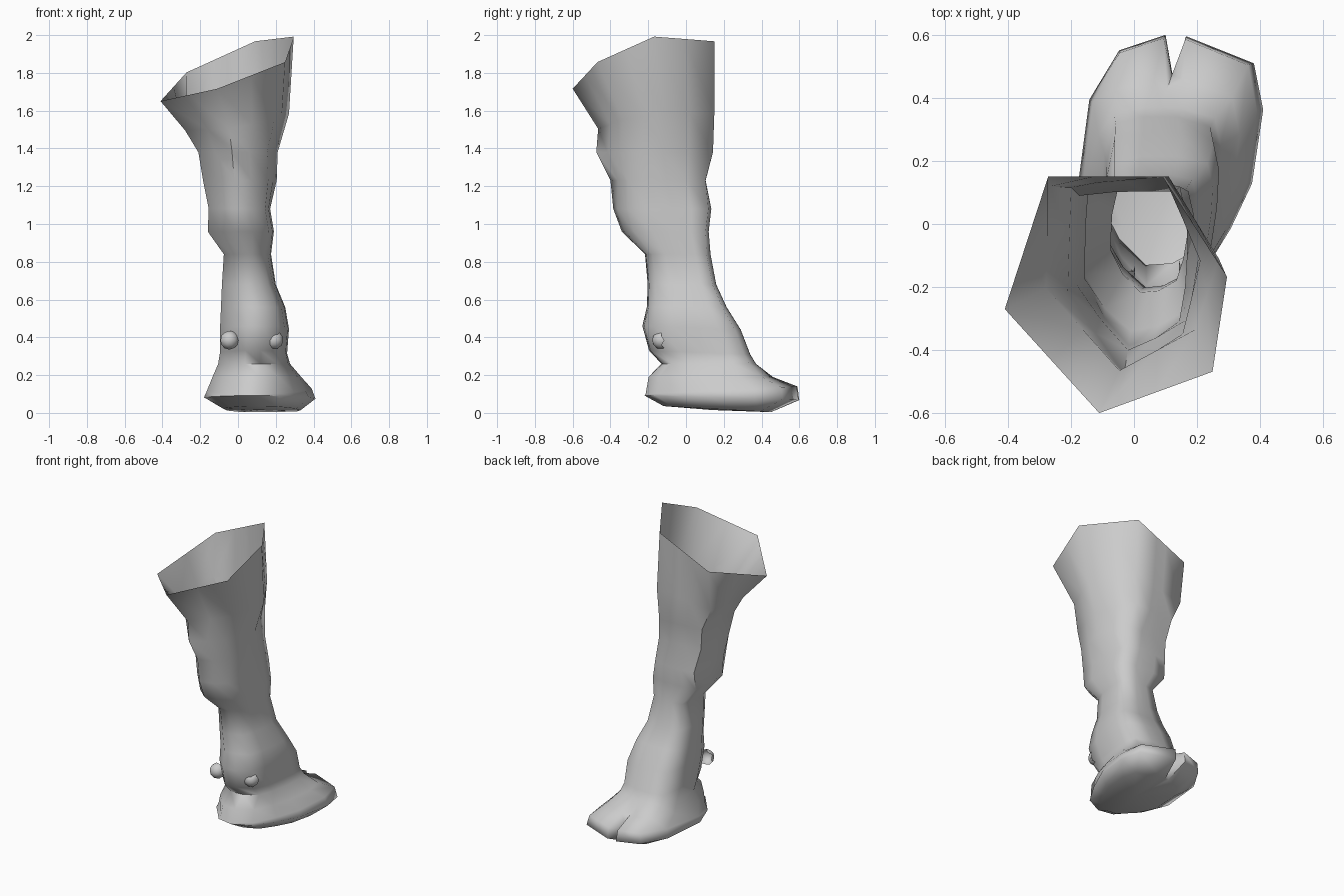
import bpy
import bmesh
import math
from mathutils import Vector

cube = bpy.data.objects.get("Cube")
if cube:
    bpy.data.objects.remove(cube, do_unlink=True)


def make_material(name, colour):
    mat = bpy.data.materials.new(name)
    mat.use_nodes = True
    mat.diffuse_color = colour
    mat.node_tree.nodes["Principled BSDF"].inputs["Base Color"].default_value = colour
    return mat


grey = make_material("plain grey", (0.6, 0.6, 0.6, 1))


def finish(bm, name, angle):
    bmesh.ops.recalc_face_normals(bm, faces=bm.faces[:])
    mesh = bpy.data.meshes.new(name)
    bm.to_mesh(mesh)
    bm.free()
    mesh.materials.append(grey)
    obj = bpy.data.objects.new(name, mesh)
    bpy.context.collection.objects.link(obj)
    bpy.ops.object.select_all(action="DESELECT")
    obj.select_set(True)
    bpy.context.view_layer.objects.active = obj
    bpy.ops.object.shade_smooth_by_angle(angle=math.radians(angle))


def hexagon(*corners):
    """Six corners with edge midpoints, and extra points on the toe-side edge."""
    corners = [Vector(c) for c in corners]
    shape = []
    for i, corner in enumerate(corners):
        following = corners[(i + 1) % len(corners)]
        steps = (0, .4, .5, .6) if i == 4 else (0, .5)
        shape += [corner.lerp(following, t) for t in steps]
    return shape


# Unit cross-sections: skewed hexagons for rim and calf, a rounded box for the
# shin and a two-toed outline for the hoof
rim_shape = hexagon((-1, -.12), (-.15, -1), (.87, -.65), (1, .15), (.42, 1), (-.61, 1))
calf_shape = hexagon((-1, -.15), (-.15, -1), (.72, -.58), (1, .15), (.42, 1), (-.95, .9))
shin_shape = [Vector(c) for c in
              [(-1, -.2), (-.62, -.68), (-.15, -1), (.35, -.93), (.85, -.72),
               (.96, -.3), (1, .2), (1, .6), (.9, .93), (.4, 1),
               (0, 1), (-.4, 1), (-.93, .95), (-1, .4)]]
hoof_shape = [Vector(c) for c in
              [(-1, -.2), (-.8, -.6), (-.4, -.95), (-.05, -1), (.35, -.85),
               (.65, -.5), (.88, -.15), (1, .42), (.9, .78), (.17, .99),
               (.03, 1), (-.05, 1), (-.55, .88), (-.87, .5)]]
CLEFT = 10


def ring(bm, shape, target, blend, extents, z, tilt_x=0, tilt_y=0, cleft=0):
    """Blended cross-section fitted to the extents, tilted, with a toe cleft."""
    x0, x1, y0, y1 = extents
    verts = []
    for i, (a, b) in enumerate(zip(shape, target)):
        p = a.lerp(b, blend)
        if i == CLEFT:
            p.y -= cleft
        verts.append(bm.verts.new(((x0 + x1) / 2 + p.x * (x1 - x0) / 2,
                                   (y0 + y1) / 2 + p.y * (y1 - y0) / 2,
                                   z + tilt_x * p.x + tilt_y * p.y)))
    return verts


# Calf down to the knuckle: shin likeness, extents, height, tilts
calf_rings = [
    (0, (-.28, .27, -.465, .15), 1.54, .04, .03),
    (.1, (-.21, .21, -.475, .145), 1.38),
    (.4, (-.185, .205, -.4, .11), 1.23),
    (.9, (-.155, .17, -.385, .135), 1.08),
    (1, (-.16, .19, -.34, .12), .96),
]
# Shin, ankle and hoof: hoof likeness, extents, height, tilts, cleft
foot_rings = [
    (.35, (-.075, .175, -.22, .13), .84),
    (.25, (-.085, .2, -.205, .16), .68),
    (.25, (-.09, .25, -.21, .215), .56),
    (.3, (-.095, .27, -.235, .29), .45, 0, -.01),
    (.35, (-.095, .26, -.2, .34), .32, 0, -.01),
    (.4, (-.105, .275, -.135, .37), .26),
    (.7, (-.135, .335, -.205, .46), .19, 0, 0, .1),
    (.95, (-.165, .39, -.215, .59), .12, 0, .02, .29),
    (1, (-.18, .41, -.22, .6), .08, 0, -.012, .33),
    (.9, (-.08, .33, -.12, .45), .02, 0, -.016),
]

bm = bmesh.new()
loops = [ring(bm, rim_shape, calf_shape, 0, (-.41, .295, -.6, .15), 1.82, .16, .08)]
loops += [ring(bm, calf_shape, shin_shape, *r) for r in calf_rings]
loops += [ring(bm, shin_shape, hoof_shape, *r) for r in foot_rings]
# The rim dips at its back left corner
for index, drop in ((3, .025), (4, .05), (5, .025)):
    loops[0][index].co.z -= drop
count = len(rim_shape)
for upper, lower in zip(loops, loops[1:]):
    for i in range(count):
        j = (i + 1) % count
        bm.faces.new((upper[i], lower[i], lower[j], upper[j]))
# Sole closes the bottom
sole = bm.verts.new((.12, .14, .015))
for i in range(count):
    bm.faces.new((loops[-1][i], sole, loops[-1][(i + 1) % count]))
finish(bm, "hoofed_leg", 75)

# Dewclaws: open bumps set into the back of the ankle
for name, x, y in (("right_dewclaw", -.045, -.15), ("left_dewclaw", .19, -.13)):
    bm = bmesh.new()
    bmesh.ops.create_icosphere(bm, subdivisions=2, radius=.05)
    inner = [v for v in bm.verts if v.co.y > .02]
    bmesh.ops.delete(bm, geom=inner, context="VERTS")
    for v in bm.verts:
        v.co += Vector((x, y, .385))
    finish(bm, name, 180)
